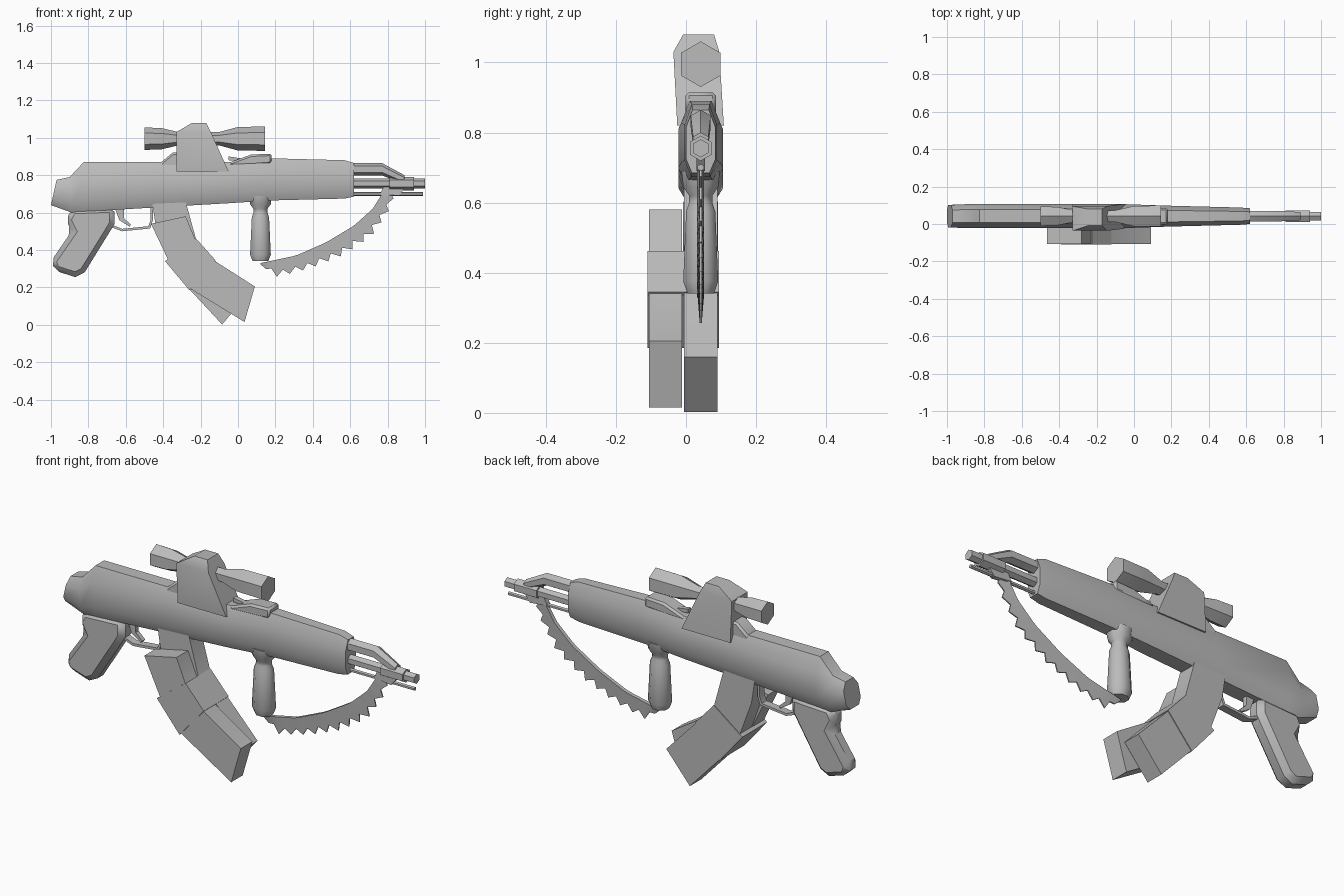
import bpy, bmesh, math
from mathutils import Vector

old = bpy.data.objects.get("Cube")
if old:
    bpy.data.objects.remove(old, do_unlink=True)

YC = 0.042  # centre plane of the rifle

grey = bpy.data.materials.new("plain_grey")
grey.use_nodes = True
grey.diffuse_color = (0.5, 0.5, 0.5, 1)
grey.node_tree.nodes["Principled BSDF"].inputs["Base Color"].default_value = (0.5, 0.5, 0.5, 1)


def finish(name, bm, angle=40, bevel=0):
    bmesh.ops.recalc_face_normals(bm, faces=bm.faces[:])
    mesh = bpy.data.meshes.new(name)
    bm.to_mesh(mesh)
    bm.free()
    ob = bpy.data.objects.new(name, mesh)
    bpy.context.collection.objects.link(ob)
    mesh.materials.append(grey)
    if bevel:
        mod = ob.modifiers.new("bevel", 'BEVEL')
        mod.width, mod.segments, mod.limit_method = bevel, 1, 'ANGLE'
        mod.angle_limit = math.radians(50)
    bpy.ops.object.select_all(action='DESELECT')
    ob.select_set(True)
    bpy.context.view_layer.objects.active = ob
    bpy.ops.object.shade_smooth_by_angle(angle=math.radians(angle))
    return ob


def loft(name, rings, angle=40):
    """Skin a list of equal-length point rings and cap both ends."""
    bm = bmesh.new()
    vs = [[bm.verts.new(p) for p in ring] for ring in rings]
    n = len(rings[0])
    for a, b in zip(vs, vs[1:]):
        for i in range(n):
            j = (i + 1) % n
            bm.faces.new((a[i], a[j], b[j], b[i]))
    bm.faces.new(vs[0])
    bm.faces.new(vs[-1])
    return finish(name, bm, angle)


def plate(name, outline, y0, y1, bevel=0, angle=40):
    """Extrude a side outline of (x, z) points between two y values."""
    bm = bmesh.new()
    face = bm.faces.new([bm.verts.new((x, y0, z)) for x, z in outline])
    ext = bmesh.ops.extrude_face_region(bm, geom=[face])
    top = [v for v in ext["geom"] if isinstance(v, bmesh.types.BMVert)]
    bmesh.ops.translate(bm, verts=top, vec=(0, y1 - y0, 0))
    return finish(name, bm, angle, bevel)


def tube(name, stations, sides=6, angle=50):
    """Round part along x from (x, z, radius) stations."""
    turn = [2 * math.pi * i / sides for i in range(sides)]
    return loft(name, [[(x, YC + r * math.sin(t), z + r * math.cos(t)) for t in turn]
                       for x, z, r in stations], angle)


def walk(path, t):
    """Point at fraction t of a polyline's length."""
    pts = [Vector(p) for p in path]
    left = t * sum((b - a).length for a, b in zip(pts, pts[1:]))
    for a, b in zip(pts, pts[1:]):
        d = (b - a).length
        if left <= d:
            return a.lerp(b, left / d)
        left -= d
    return pts[-1]


# Receiver and handguard: chamfered box section lofted along x
def body_ring(xb, zb, xt, zt, w):
    ring = []
    for s, h in ((-.6, 0), (-1, .22), (-1, .72), (-.55, 1), (.55, 1), (1, .72), (1, .22), (.6, 0)):
        ring.append((xb + (xt - xb) * h, YC + w * s, zb + (zt - zb) * h))
    return ring


loft("receiver", [body_ring(*s) for s in (
    (-1, .64, -.97, .775, .06), (-.89, .60, -.90, .79, .064), (-.82, .605, -.825, .87, .064),
    (-.4, .63, -.4, .87, .064), (-.05, .65, -.05, .87, .064), (.18, .665, .18, .89, .056),
    (.57, .675, .57, .88, .046), (.62, .685, .62, .865, .042))], 45)

# Raised blocks on top of the receiver
plate("rear_top_block", [(-.43, .84), (-.41, .87), (-.35, .92), (-.3, .92), (-.3, .84)], .0, .085, .01)
plate("rear_sight_block", [(-.06, .85), (-.04, .87), (.07, .91), (.18, .915), (.18, .86)], -.002, .086, .01)
plate("sight_lever", [(-.05, .88), (-.05, .90), (.05, .885), (.05, .87)], .03, .055)

# Scope mount: tapered saddle over the receiver
MOUNT = ((-.33, -.05, .82, -.025, .108), (-.33, -.145, 1.03, -.036, .095), (-.245, -.17, 1.08, -.008, .08))
loft("scope_mount", [[(a, y0, z), (b, y0, z), (b, y1, z), (a, y1, z)] for a, b, z, y0, y1 in MOUNT], 50)

# Scope tube with flared ends
tube("scope", [(-.5, .995, .06), (-.41, .995, .057), (-.32, .995, .036), (-.1, .995, .036),
               (.0, .995, .063), (.145, .995, .065)])

# Barrel group
tube("gas_tube", [(.6, .832, .033), (.77, .832, .033), (.89, .775, .025)])
tube("barrel", [(.6, .755, .026), (.82, .755, .026)])
tube("front_sight_sleeve", [(.81, .755, .036), (.94, .755, .036)])
tube("muzzle", [(.93, .755, .026), (1, .755, .026)])
tube("cleaning_rod", [(.6, .70, .01), (.99, .70, .01)])
plate("front_sight_web", [(.76, .70), (.78, .74), (.9, .74), (.86, .69)], .03, .054)

# Pistol grip
plate("pistol_grip", [(-.89, .62), (-.92, .56), (-.89, .50), (-1, .34), (-.98, .29), (-.87, .255),
                      (-.82, .28), (-.69, .49), (-.66, .54), (-.66, .63)], -.008, .092, .028, 50)

# Trigger and guard
plate("trigger_guard", [(-.70, .53), (-.62, .50), (-.47, .515), (-.455, .56), (-.455, .63), (-.467, .63),
                        (-.467, .56), (-.48, .527), (-.62, .513), (-.70, .545)], .022, .062)
plate("trigger", [(-.66, .63), (-.635, .56), (-.58, .525), (-.572, .535), (-.61, .57), (-.61, .63)], .03, .054)

# Paired curved magazines and the band joining them
plate("inner_magazine", [(-.46, .66), (-.44, .53), (-.37, .34), (-.26, .19), (-.085, .002), (.05, .16),
                         (-.12, .34), (-.225, .46), (-.28, .66)], -.006, .09)
plate("outer_magazine", [(-.465, .54), (-.28, .58), (-.23, .46), (-.13, .345), (.09, .205), (.035, .015),
                         (-.25, .19), (-.37, .34)], -.106, -.011)
plate("magazine_band", [(-.39, .34), (-.225, .462), (-.12, .345), (-.26, .185)], -.11, .094)

# Vertical foregrip
turn8 = [math.pi * (i + .5) / 4 for i in range(8)]
loft("foregrip", [[(.12 + r * math.cos(t), YC + .9 * r * math.sin(t), z) for t in turn8]
                  for z, r in ((.69, .066), (.645, .06), (.62, .04), (.6, .04), (.575, .05),
                               (.375, .06), (.34, .045))], 50)

# Saw-toothed curved blade, thin at the cutting edge
INNER = [(.77, .70), (.72, .62), (.62, .53), (.47, .44), (.31, .37), (.12, .33)]
OUTER = [(.84, .71), (.82, .63), (.72, .475), (.56, .37), (.385, .30), (.21, .255), (.12, .32)]
rings = []
STEPS = 26
for i in range(STEPS + 1):
    a, b = walk(INNER, i / STEPS), walk(OUTER, i / STEPS)
    if i % 2 == 0:
        b = b.lerp(a, .35)
    rings.append([(a.x, YC - .01, a.y), (b.x, YC - .003, b.y), (b.x, YC + .003, b.y), (a.x, YC + .01, a.y)])
loft("saw_blade", rings, 30)
